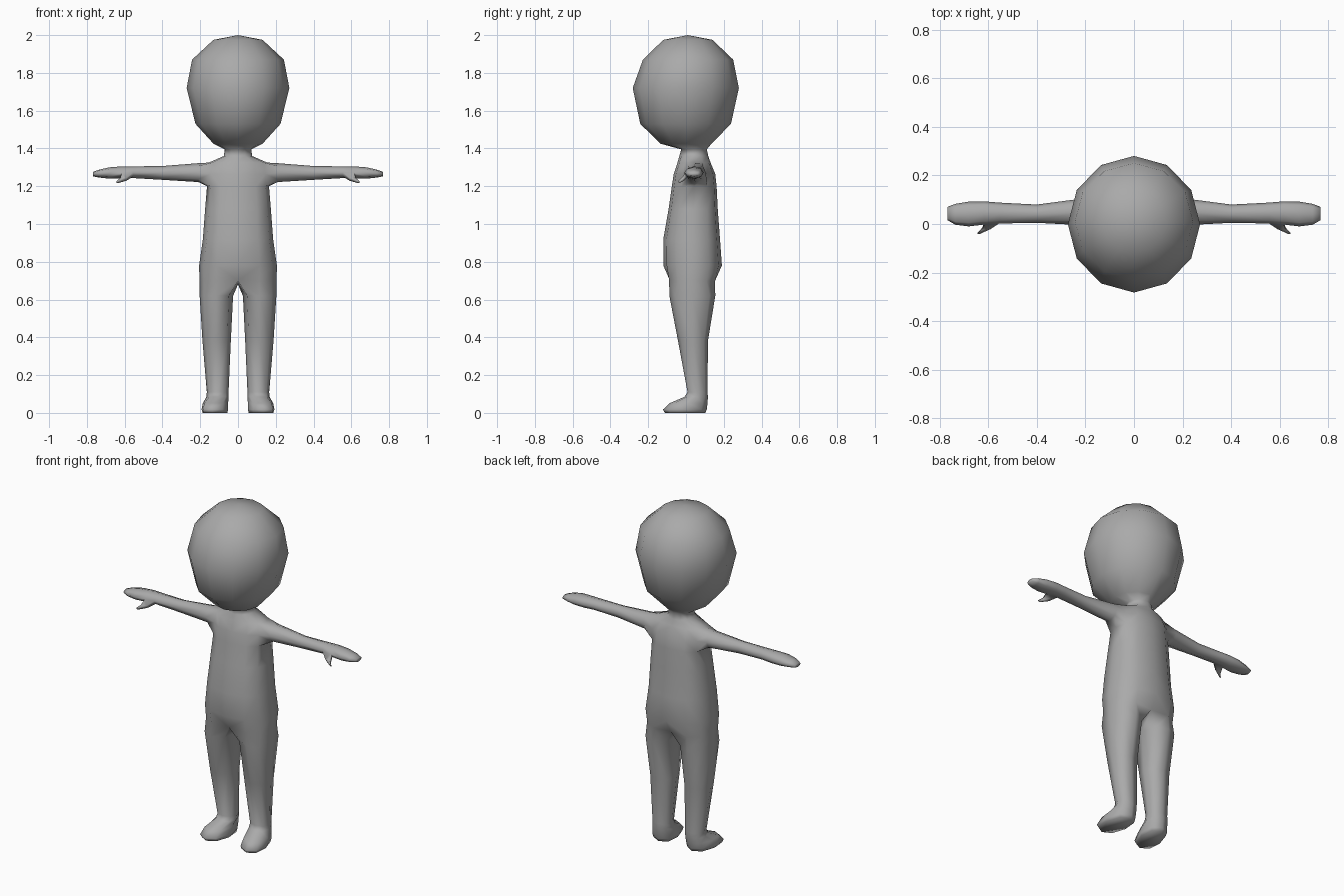
import bpy, bmesh, math

if "Cube" in bpy.data.objects:
    bpy.data.objects.remove(bpy.data.objects["Cube"])

bm = bmesh.new()


def spow(v, p):
    return math.copysign(abs(v) ** p, v) if abs(v) > 1e-6 else 0.0


def arc(z, rx, y0, y1, p=1.0):
    """Half ring of 7 points from front centre, round the side, to back centre."""
    cy, ry = (y0 + y1) / 2, (y1 - y0) / 2
    out = []
    for i in range(7):
        a = math.radians(-90 + 30 * i)
        out.append(bm.verts.new((rx * spow(math.cos(a), p), cy + ry * spow(math.sin(a), p), z)))
    return out


def loft(a, b, closed=True, skip=()):
    """Join two rows of points with quads."""
    n = len(a)
    for i in range(n if closed else n - 1):
        if i not in skip:
            j = (i + 1) % n
            bm.faces.new((a[i], a[j], b[j], b[i]))


def leg_ring(z, x0, x1, y0, y1, splay=0.0):
    cx, rx, cy, ry = (x0 + x1) / 2, (x1 - x0) / 2, (y0 + y1) / 2, (y1 - y0) / 2
    out = []
    for i in range(8):
        a = math.radians(-135 + 45 * i)
        y = cy + ry * spow(math.sin(a), 0.85)
        out.append(bm.verts.new((cx + rx * spow(math.cos(a), 0.85) + splay * (0.05 - y), y, z)))
    return out


def arm_ring(x, y0, y1, z0, z1):
    cy, ry, cz, rz = (y0 + y1) / 2, (y1 - y0) / 2, (z0 + z1) / 2, (z1 - z0) / 2
    out = []
    for i in range(8):
        a = math.radians(-90 + 45 * i)
        out.append(bm.verts.new((x, cy + ry * math.cos(a), cz + rz * math.sin(a))))
    return out


# Torso, neck and head as stacked half rings: z, half width, front y, back y, squareness
levels = [
    (0.70, 0.204, -0.105, 0.170, 0.85),   # hips
    (0.78, 0.206, -0.120, 0.190, 0.85),
    (0.92, 0.186, -0.120, 0.180, 0.82),   # belly
    (1.08, 0.174, -0.092, 0.168, 0.80),
    (1.20, 0.164, -0.075, 0.162, 0.80),   # armpit
    (1.265, 0.162, -0.065, 0.155, 0.80),
    (1.325, 0.155, -0.045, 0.130, 0.85),  # shoulder
    (1.36, 0.075, -0.035, 0.118, 1.0),    # neck
    (1.395, 0.070, -0.025, 0.110, 1.0),
    (1.425, 0.130, -0.135, 0.135, 1.0),   # chin
    (1.53, 0.225, -0.242, 0.238, 1.0),
    (1.72, 0.272, -0.282, 0.280, 1.0),
    (1.87, 0.243, -0.228, 0.250, 1.0),
    (1.975, 0.130, -0.120, 0.140, 1.0),
]
rows = [arc(*lv) for lv in levels]
for k in range(len(rows) - 1):
    loft(rows[k], rows[k + 1], closed=False, skip=(2, 3) if k in (4, 5) else ())
crown = bm.verts.new((0, 0.01, 2.0))
for i in range(6):
    bm.faces.new((rows[-1][i], rows[-1][i + 1], crown))

# Arm grows out of the opening left in the shoulder
low, mid, top = rows[4:7]
bm.verts.remove(mid[3])
ring = [low[3], low[4], mid[4], top[4], top[3], top[2], mid[2], low[2]]
arm_levels = [
    (0.21, -0.005, 0.105, 1.222, 1.322),
    (0.40, 0.005, 0.080, 1.234, 1.307),
    (0.555, 0.002, 0.088, 1.243, 1.305),  # wrist
    (0.615, -0.002, 0.093, 1.240, 1.305),
    (0.68, -0.010, 0.092, 1.240, 1.300),  # palm
    (0.735, -0.003, 0.083, 1.246, 1.288),
    (0.768, 0.016, 0.070, 1.252, 1.276),  # fingertips
]
for k, lv in enumerate(arm_levels):
    nxt = arm_ring(*lv)
    loft(ring, nxt, skip=(6,) if k == 3 else ())
    if k == 3:
        # Thumb grows from the lower front of the palm
        base = [ring[6], ring[7], nxt[7], nxt[6]]
        for cx, cy, cz, s in ((0.607, -0.018, 1.236, 0.55), (0.638, -0.038, 1.222, 0.32)):
            mx = [sum(v.co[c] for v in base) / 4 for c in range(3)]
            tip = [bm.verts.new((cx + (v.co.x - mx[0]) * s, cy + (v.co.y - mx[1]) * 0.7,
                                 cz + (v.co.z - mx[2]) * 0.7)) for v in base]
            loft(base, tip)
            base = tip
        bm.faces.new(base)
    ring = nxt
bm.faces.new(ring)

# Leg and foot, starting from the hip ring closed by a crotch point
hip = rows[0]
hip[0].co.y, hip[6].co.y = -0.085, 0.145
ring = hip + [bm.verts.new((0, 0.03, 0.68))]
leg_levels = [
    (0.62, 0.026, 0.203, -0.088, 0.155),
    (0.38, 0.038, 0.188, -0.042, 0.116),  # knee
    (0.11, 0.050, 0.165, 0.008, 0.114),   # ankle
    (0.085, 0.050, 0.167, -0.008, 0.116),
    (0.052, 0.048, 0.182, -0.085, 0.114, 0.12),
    (0.018, 0.046, 0.186, -0.122, 0.110, 0.12),
    (0.0, 0.050, 0.180, -0.112, 0.102, 0.12),
]
for lv in leg_levels:
    nxt = leg_ring(*lv)
    loft(ring, nxt)
    ring = nxt
bm.faces.new(ring)

# Mirror to the other side and weld the centre line
bmesh.ops.mirror(bm, geom=bm.verts[:] + bm.edges[:] + bm.faces[:], axis='X', merge_dist=0.0005)
bmesh.ops.remove_doubles(bm, verts=bm.verts[:], dist=0.0005)
bmesh.ops.recalc_face_normals(bm, faces=bm.faces[:])
for f in bm.faces:
    f.smooth = True

mesh = bpy.data.meshes.new("body")
bm.to_mesh(mesh)
bm.free()
grey = bpy.data.materials.new("plain_grey")
grey.diffuse_color = (0.4, 0.4, 0.4, 1)
grey.use_nodes = True
grey.node_tree.nodes["Principled BSDF"].inputs["Base Color"].default_value = grey.diffuse_color
mesh.materials.append(grey)
body = bpy.data.objects.new("body", mesh)
bpy.context.collection.objects.link(body)
